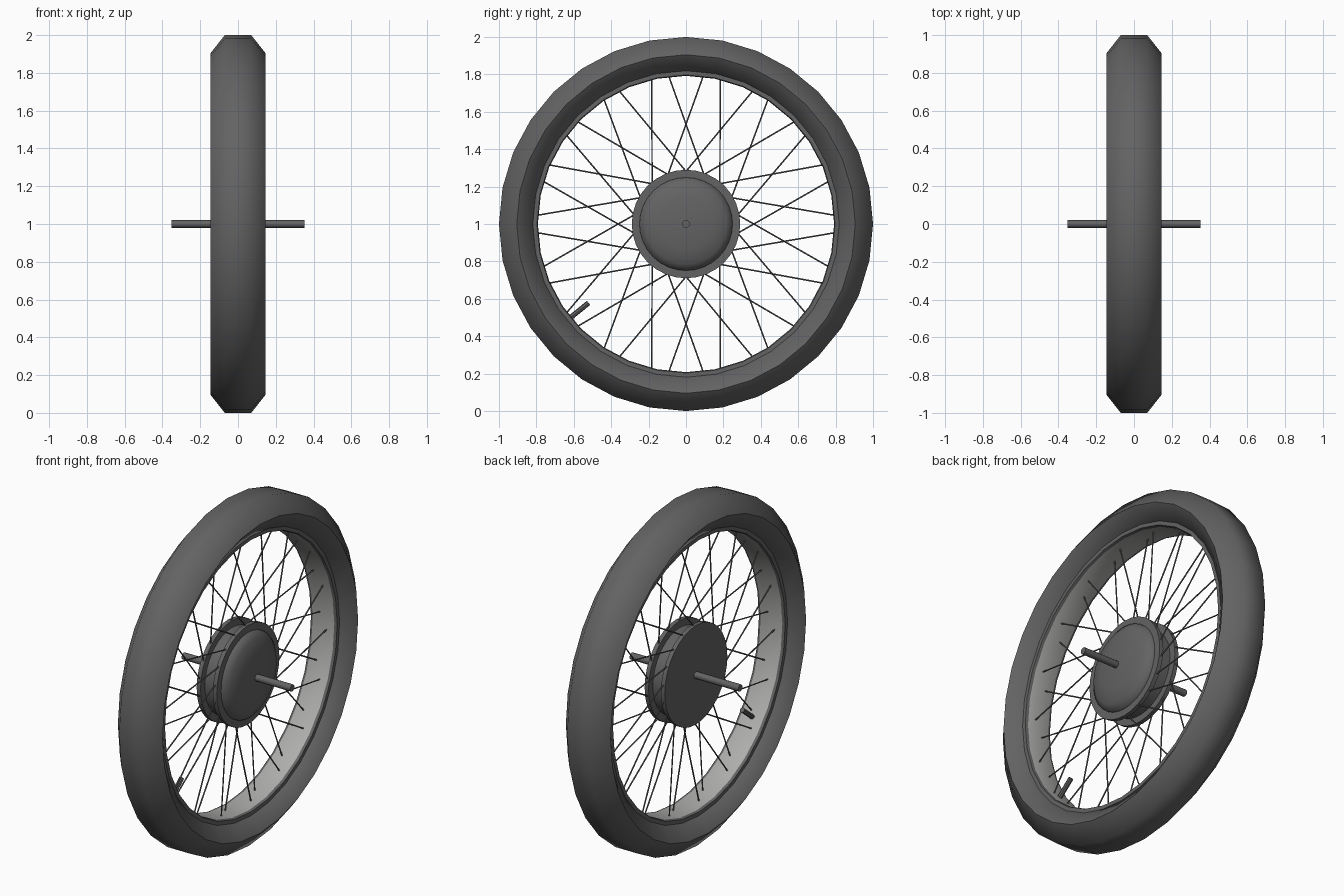
import bpy, bmesh, math
from mathutils import Vector

if "Cube" in bpy.data.objects:
    bpy.data.objects.remove(bpy.data.objects["Cube"])

CENTRE = Vector((0, 0, 1))


def material(name, r, g, b):
    m = bpy.data.materials.new(name)
    m.diffuse_color = (r, g, b, 1)
    m.use_nodes = True
    m.node_tree.nodes["Principled BSDF"].inputs["Base Color"].default_value = m.diffuse_color
    return m


dark = material("dark_grey", 0.125, 0.125, 0.127)
light = material("light_grey", 0.42, 0.42, 0.41)


def finish(bm, name, mats, smooth=35):
    bmesh.ops.recalc_face_normals(bm, faces=bm.faces)
    me = bpy.data.meshes.new(name)
    bm.to_mesh(me)
    bm.free()
    ob = bpy.data.objects.new(name, me)
    bpy.context.collection.objects.link(ob)
    ob.location = CENTRE
    for m in mats:
        me.materials.append(m)
    bpy.ops.object.select_all(action='DESELECT')
    ob.select_set(True)
    bpy.context.view_layer.objects.active = ob
    bpy.ops.object.shade_smooth_by_angle(angle=math.radians(smooth))
    return ob


def lathe(name, profile, segs, closed, mats, smooth=35, light_faces=()):
    """Spin (x, radius) points round the x axis; radius 0 makes a pole."""
    bm = bmesh.new()
    rings = []
    for x, r in profile:
        if r == 0:
            rings.append([bm.verts.new((x, 0, 0))] * segs)
        else:
            rings.append([bm.verts.new((x, r * math.sin(a), r * math.cos(a)))
                          for a in (math.tau * i / segs for i in range(segs))])
    n = len(rings)
    for j in range(n if closed else n - 1):
        p, q = rings[j], rings[(j + 1) % n]
        for i in range(segs):
            k = (i + 1) % segs
            vs = list(dict.fromkeys((p[i], p[k], q[k], q[i])))
            f = bm.faces.new(vs)
            f.material_index = 1 if j in light_faces else 0
    return finish(bm, name, mats, smooth)


def rod(bm, a, b, radius, sides):
    """Capped cylinder between two points."""
    d = b - a
    rot = d.to_track_quat('Z', 'Y').to_matrix().to_4x4()
    rot.translation = (a + b) / 2
    bmesh.ops.create_cone(bm, cap_ends=True, segments=sides, radius1=radius,
                          radius2=radius, depth=d.length, matrix=rot)


def polar(x, r, deg):
    a = math.radians(deg)
    return Vector((x, r * math.sin(a), r * math.cos(a)))


# tyre: six-sided section
lathe("tyre", [(-0.07, 1), (0.07, 1), (0.145, 0.905), (0.08, 0.812),
               (-0.08, 0.812), (-0.145, 0.905)], 32, True, [dark], 60)

# rim: dark lips, light inner band
lathe("rim", [(-0.085, 0.83), (0.085, 0.83), (0.085, 0.797), (0.07, 0.792),
              (-0.07, 0.792), (-0.085, 0.797)], 32, True, [dark, light], 35, (3,))

# hub: two flanges with a spool between, domed cap on the right
lathe("hub", [(-0.065, 0), (-0.065, 0.29), (-0.04, 0.29), (-0.04, 0.25),
              (0.04, 0.25), (0.04, 0.29), (0.065, 0.29), (0.065, 0)],
      32, False, [dark])
lathe("hub_cap", [(0.06, 0.25), (0.075, 0.247), (0.1, 0.215), (0.115, 0.14),
                  (0.122, 0.06), (0.124, 0)], 32, False, [dark], 60)

# axle
bm = bmesh.new()
rod(bm, Vector((-0.352, 0, 0)), Vector((0.352, 0, 0)), 0.02, 12)
finish(bm, "axle", [dark])

# spokes: 18 per flange, swept opposite ways
for side, name in ((1, "right_spokes"), (-1, "left_spokes")):
    bm = bmesh.new()
    for k in range(18):
        end = side * 13.3 + 20 * k
        rod(bm, polar(side * 0.052, 0.27, end + side * 28.7),
            polar(side * 0.02, 0.8, end), 0.004, 6)
    finish(bm, name, [dark])

# valve stem
bm = bmesh.new()
rod(bm, polar(0, 0.8, 231), polar(0, 0.67, 231), 0.014, 8)
ob = finish(bm, "valve", [dark])
